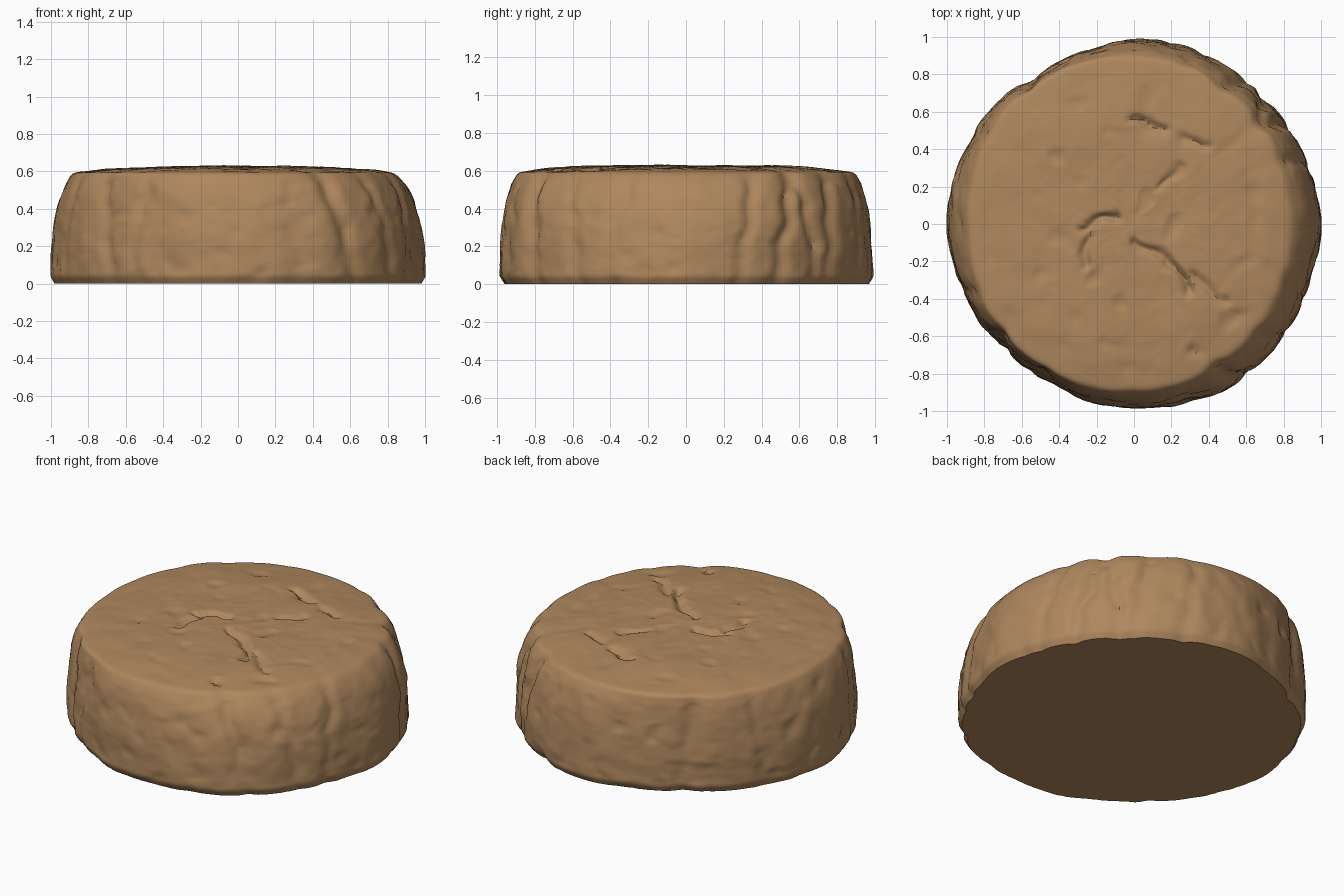
import bpy, bmesh, math
from mathutils import Vector, noise

cube = bpy.data.objects.get("Cube")
if cube:
    bpy.data.objects.remove(cube, do_unlink=True)

SEGMENTS, SIDE_ROWS, TOP_ROWS = 224, 44, 66

# Outline radius and shoulder radius (fractions of a unit), evenly spaced around from +x
BASE = [1.0, .99, .985, .975, .975, .985, .99, .96, .945, .975, .985, .995,
        1.0, .99, .975, .96, .96, .985, .985, .995, 1.01, 1.01, 1.0, .99]
SHOULDER = [.83, .87, .89, .92, .89, .91, .89, .86]

# Surface cracks on the top: start, end, depth
CRACKS = [((0, .57), (.18, .48), .03), ((-.28, -.02), (-.1, .04), .03),
          ((-.25, 0), (-.26, -.22), .025), ((0, -.1), (.18, -.18), .025),
          ((.18, -.18), (.3, -.36), .03), ((.32, -.28), (.48, -.42), .02),
          ((.25, .46), (.4, .42), .02), ((.3, -.68), (.38, -.7), .025),
          ((.45, .85), (.65, .65), .03), ((.15, .2), (.25, .32), .015)]

# Grooves down the side: angle, lean, width, depth (degrees)
GROOVES = [(20, 8, 2, .03), (34, 10, 2.5, .045), (43, -6, 2, .03), (53, 7, 2.5, .03),
           (70, 6, 2, .015), (126, 5, 3, .03), (150, -5, 2, .015), (201, 4, 2, .015),
           (222, -6, 2.5, .03), (236, 6, 2, .02), (304, -9, 2.5, .035),
           (322, -8, 2, .025), (338, 6, 2, .02)]


def around(values, angle):
    """Smoothly interpolate evenly spaced values around a circle."""
    t = angle / math.tau * len(values)
    i = int(t)
    f = t - i
    f = f * f * (3 - 2 * f)
    return values[i % len(values)] * (1 - f) + values[(i + 1) % len(values)] * f


def crack_depth(x, y):
    p = Vector((x, y))
    p += Vector((noise.noise((x * 9, y * 9, 1)), noise.noise((x * 9, y * 9, 5)))) * .035
    total = 0
    for a, b, depth in CRACKS:
        a, b = Vector(a), Vector(b)
        t = max(0, min(1, (p - a).dot(b - a) / (b - a).length_squared))
        total = max(total, depth * math.exp(-((p - a - (b - a) * t).length / .022) ** 2))
    return total


def groove_depth(angle, h):
    total = 0
    for centre, lean, width, depth in GROOVES:
        d = math.degrees(angle) - centre - lean * (h - .5) - 2 * noise.noise((centre, h * 5, 0))
        d = (d + 180) % 360 - 180
        total += depth * math.exp(-(d / width) ** 2) * (.5 + .5 * h)
    return total


def side_point(angle, h):
    """Point on the wall, h from 0 at the foot to 1 at the shoulder."""
    base, top = around(BASE, angle), around(SHOULDER, angle)
    r = base - (base - top) * h ** 2.8 - .025 * max(0, 1 - h / .05) ** 2
    z = .012 + .58 * (1 - (1 - h) ** 1.15)
    c, s = math.cos(angle), math.sin(angle)
    rough = noise.fractal((c * 3.5, s * 3.5, z * 3), .8, 2.1, 5) * .013
    pits = -.025 * max(0, noise.noise((c * 9, s * 9, z * 9 + 3)) - .25)
    r += rough + pits - groove_depth(angle, h)
    return r * c, r * s, z


def top_point(angle, k):
    """Point on the top, k from 1 at the shoulder to 0 at the centre."""
    ex, ey, ez = side_point(angle, 1)
    x, y = ex * k, ey * k
    rise = .036 * (1 - k ** 5) * (1 - .25 * k * k)
    rough = noise.fractal((x * 3, y * 3, 8), .9, 2.1, 5) * .009
    pits = -.025 * max(0, noise.noise((x * 7, y * 7, 4)) - .25)
    fade = min(1, (1 - k) * 8)
    return x, y, ez + rise + (rough + pits) * fade - crack_depth(x, y) * fade


# Weathered stone: wall rings, then top rings, closed by a flat underside
bm = bmesh.new()
angles = [math.tau * i / SEGMENTS for i in range(SEGMENTS)]
rings = [[bm.verts.new(side_point(a, j / SIDE_ROWS)) for a in angles]
         for j in range(SIDE_ROWS + 1)]
rings += [[bm.verts.new(top_point(a, (1 - j / TOP_ROWS) ** 1.15)) for a in angles]
          for j in range(1, TOP_ROWS)]
for low, high in zip(rings, rings[1:]):
    for i in range(SEGMENTS):
        n = (i + 1) % SEGMENTS
        bm.faces.new((low[i], low[n], high[n], high[i]))
centre = bm.verts.new(top_point(0, 0))
for i in range(SEGMENTS):
    bm.faces.new((rings[-1][i], rings[-1][(i + 1) % SEGMENTS], centre))
for v in rings[0]:
    v.co.z = 0
bm.faces.new(list(reversed(rings[0])))

# Soften the shoulder where wall meets top
edge = [v for ring in rings[SIDE_ROWS - 5:SIDE_ROWS + 5] for v in ring]
for _ in range(6):
    bmesh.ops.smooth_vert(bm, verts=edge, factor=.5,
                          use_axis_x=True, use_axis_y=True, use_axis_z=True)

mesh = bpy.data.meshes.new("stone_disc")
bm.to_mesh(mesh)
bm.free()
stone = bpy.data.objects.new("stone_disc", mesh)
bpy.context.collection.objects.link(stone)

# Sandy brown stone
colour = (.43, .245, .112, 1)
mat = bpy.data.materials.new("sandy_brown")
mat.use_nodes = True
mat.diffuse_color = colour
mat.node_tree.nodes["Principled BSDF"].inputs["Base Color"].default_value = colour
mesh.materials.append(mat)

bpy.ops.object.select_all(action='DESELECT')
stone.select_set(True)
bpy.context.view_layer.objects.active = stone
bpy.ops.object.shade_smooth_by_angle(angle=math.radians(50))
